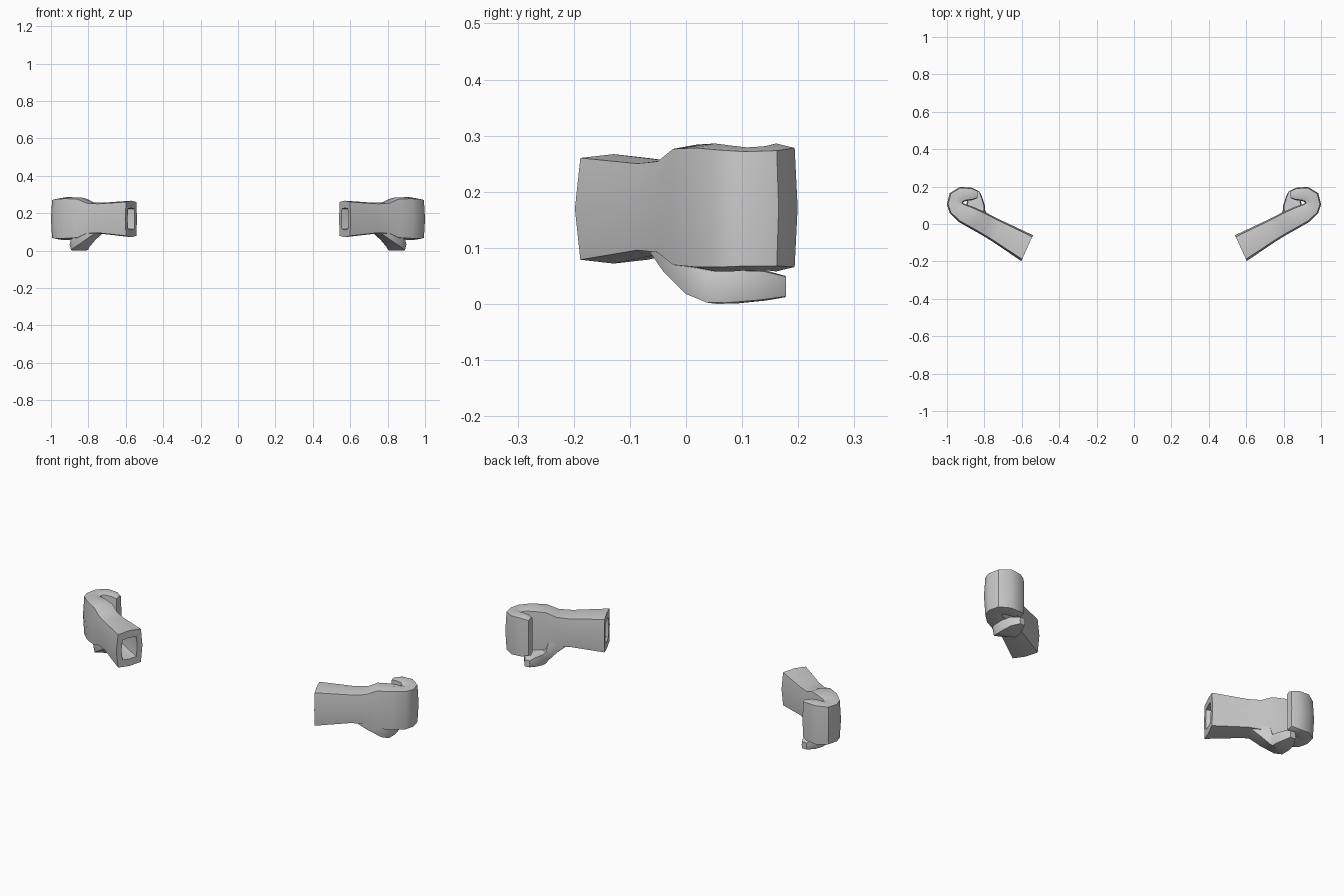
import bpy, bmesh
from mathutils import Vector

# Unit cross-section: across (inner -1, outer +1) and height (-1..1)
SECTION = [(-1, 0), (-.88, -.93), (0, -1), (.86, -.93),
           (1, 0), (.86, .93), (0, 1), (-.88, .93)]


def ring_points(ix, iy, ox, oy, z0, z1, s=1.0):
    a, b = Vector((ix, iy, 0)), Vector((ox, oy, 0))
    mid, half = (a + b) / 2, (b - a) / 2
    return [mid + half * u * s + Vector((0, 0, (z0 + z1) / 2 + v * s * (z1 - z0) / 2))
            for u, v in SECTION]


def loft(name, rings, angle, close_start=True):
    bm = bmesh.new()
    loops = [[bm.verts.new(p) for p in r] for r in rings]
    n = len(SECTION)
    for a, b in zip(loops, loops[1:]):
        for i in range(n):
            j = (i + 1) % n
            bm.faces.new((a[i], a[j], b[j], b[i]))
    bm.faces.new(loops[0])
    bm.faces.new(loops[-1])
    bmesh.ops.recalc_face_normals(bm, faces=bm.faces)
    me = bpy.data.meshes.new(name)
    bm.to_mesh(me)
    bm.free()
    ob = bpy.data.objects.new(name, me)
    bpy.context.collection.objects.link(ob)
    # Left hand mirrors the right
    ob.modifiers.new("mirror", 'MIRROR')
    bpy.ops.object.select_all(action='DESELECT')
    ob.select_set(True)
    bpy.context.view_layer.objects.active = ob
    bpy.ops.object.shade_smooth_by_angle(angle=angle)
    return ob


# Forearm, palm and curled fingers: inner x,y / outer x,y / bottom, top
hand = [
    (.540, -.060, .603, -.198, .072, .267),
    (.700, .015, .755, -.095, .090, .256),
    (.760, .045, .815, -.058, .086, .260),
    (.805, .068, .865, -.030, .062, .284),
    (.865, .094, .935, .010, .058, .286),
    (.905, .107, .985, .058, .058, .282),
    (.915, .112, 1.00, .105, .060, .279),
    (.912, .118, .985, .165, .060, .281),
    (.897, .123, .930, .199, .058, .286),
    (.862, .128, .868, .194, .060, .285),
    (.838, .138, .835, .178, .070, .276),
]
# Hollow sleeve opening at the start
inside = [ring_points(.700, .015, .755, -.095, .090, .256, .58),
          ring_points(*hand[0], .6)]
loft("arm_and_fist", inside + [ring_points(*h) for h in hand], 0.75)

# Thumb folded under the fingers
thumb = [
    (.715, .010, .760, -.075, .095, .200),
    (.760, .038, .822, -.045, .052, .170),
    (.790, .062, .880, -.005, .014, .120),
    (.797, .075, .900, .035, .000, .066),
    (.797, .100, .900, .085, .001, .062),
    (.812, .145, .890, .138, .006, .060),
    (.828, .176, .860, .178, .012, .050),
]
loft("thumb", [ring_points(*t) for t in thumb], 0.9)
